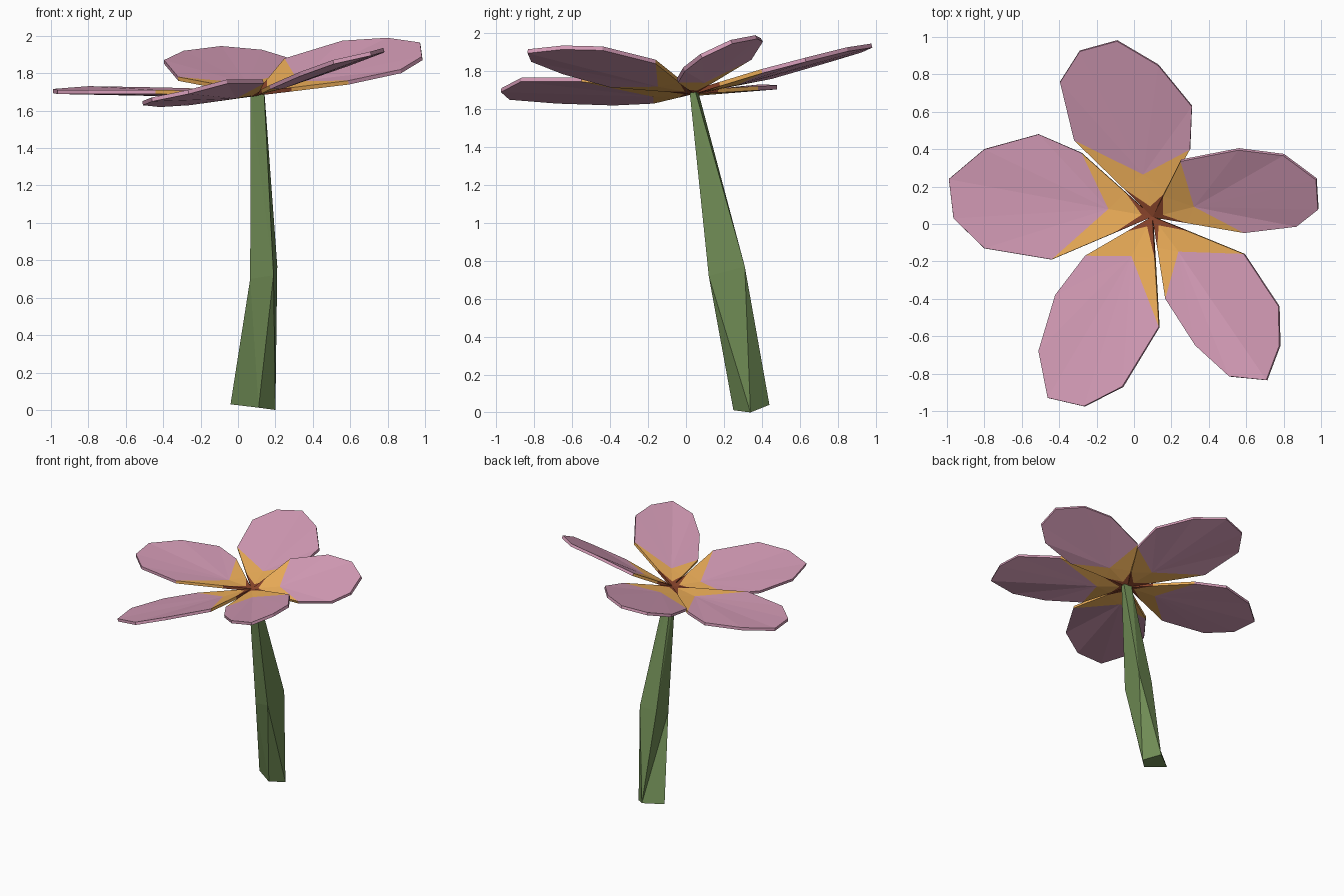
import bpy, bmesh
from mathutils import Vector

if "Cube" in bpy.data.objects:
    bpy.data.objects.remove(bpy.data.objects["Cube"])


def material(name, rgb):
    m = bpy.data.materials.new(name)
    m.diffuse_color = (*rgb, 1)
    m.use_nodes = True
    m.node_tree.nodes["Principled BSDF"].inputs["Base Color"].default_value = m.diffuse_color
    return m


PINK = material("petal_pink", (0.66, 0.33, 0.47))
GOLD = material("petal_gold", (0.86, 0.43, 0.10))
RUST = material("petal_rust", (0.26, 0.06, 0.025))
GREEN = material("stem_green", (0.16, 0.26, 0.09))


def build(name, verts, faces, mats, indices=None):
    me = bpy.data.meshes.new(name)
    me.from_pydata([tuple(v) for v in verts], [], faces)
    for m in mats:
        me.materials.append(m)
    if indices:
        for p, i in zip(me.polygons, indices):
            p.material_index = i
    bm = bmesh.new()
    bm.from_mesh(me)
    bmesh.ops.triangulate(bm, faces=[f for f in bm.faces if len(f.verts) == 4])
    bm.to_mesh(me)
    bm.free()
    ob = bpy.data.objects.new(name, me)
    bpy.context.collection.objects.link(ob)
    return ob


# Stem: three four-sided rings, bent and twisted
rings = [
    [(-.04, .34, .03), (.11, .25, .012), (.20, .34, 0), (.10, .44, .04)],
    [(.065, .14, .70), (.19, .12, .72), (.21, .31, .77), (.07, .29, .76)],
    [(.068, .04, 1.69), (.14, .02, 1.685), (.142, .05, 1.69), (.08, .065, 1.69)],
]
stem_faces = [(3, 2, 1, 0), (8, 9, 10, 11)]
for r in (0, 4):
    for i in range(4):
        j = (i + 1) % 4
        stem_faces.append((r + i, r + j, r + 4 + j, r + 4 + i))
build("stem", sum(rings, []), stem_faces, [GREEN])

# Petal rims, counter-clockwise seen from above
rims = {
    "right_petal": [(.59, -.045, 1.75), (.87, -.01, 1.81), (.985, .08, 1.88),
                    (.975, .24, 1.955), (.80, .37, 1.98), (.56, .40, 1.965), (.25, .34, 1.87)],
    "back_petal": [(.30, .40, 1.80), (.31, .63, 1.86), (.13, .85, 1.915),
                   (-.09, .98, 1.935), (-.29, .925, 1.91), (-.395, .76, 1.86), (-.32, .45, 1.77)],
    "left_petal": [(-.28, .38, 1.71), (-.51, .48, 1.715), (-.80, .40, 1.72),
                   (-.99, .24, 1.705), (-.965, .03, 1.70), (-.80, -.13, 1.70), (-.44, -.19, 1.70)],
    "front_left_petal": [(-.26, -.17, 1.64), (-.42, -.38, 1.63), (-.51, -.68, 1.64),
                         (-.46, -.93, 1.66), (-.265, -.975, 1.70), (-.06, -.87, 1.755), (.135, -.55, 1.755)],
    "front_right_petal": [(.17, -.40, 1.725), (.33, -.65, 1.795), (.51, -.815, 1.86),
                          (.71, -.835, 1.905), (.78, -.65, 1.925), (.775, -.44, 1.92), (.59, -.16, 1.85)],
}
centre = Vector((.10, .04, 1.69))

# Each petal: rust heart, gold wings at the base, pink fan beyond
for name, rim in rims.items():
    rim = [Vector(p) for p in rim]
    n = len(rim)
    axis = (sum(rim, Vector()) / n - centre).normalized()
    mid = centre + axis * .24 - Vector((0, 0, .012))
    heart = centre + axis * .06
    verts = rim + [centre, heart, mid,
                   centre.lerp(rim[0], .38), centre.lerp(rim[-1], .38)]
    c, h, m, a, b = range(n, n + 5)
    faces = [(c, a, h), (c, h, b), (a, 0, m, h), (h, m, n - 1, b)]
    faces += [(m, i, i + 1) for i in range(n - 1)]
    ob = build(name, verts, faces, [PINK, GOLD, RUST],
               [2, 2, 1, 1] + [0] * (n - 1))
    mod = ob.modifiers.new("thickness", 'SOLIDIFY')
    mod.thickness = .022
    mod.offset = 0
